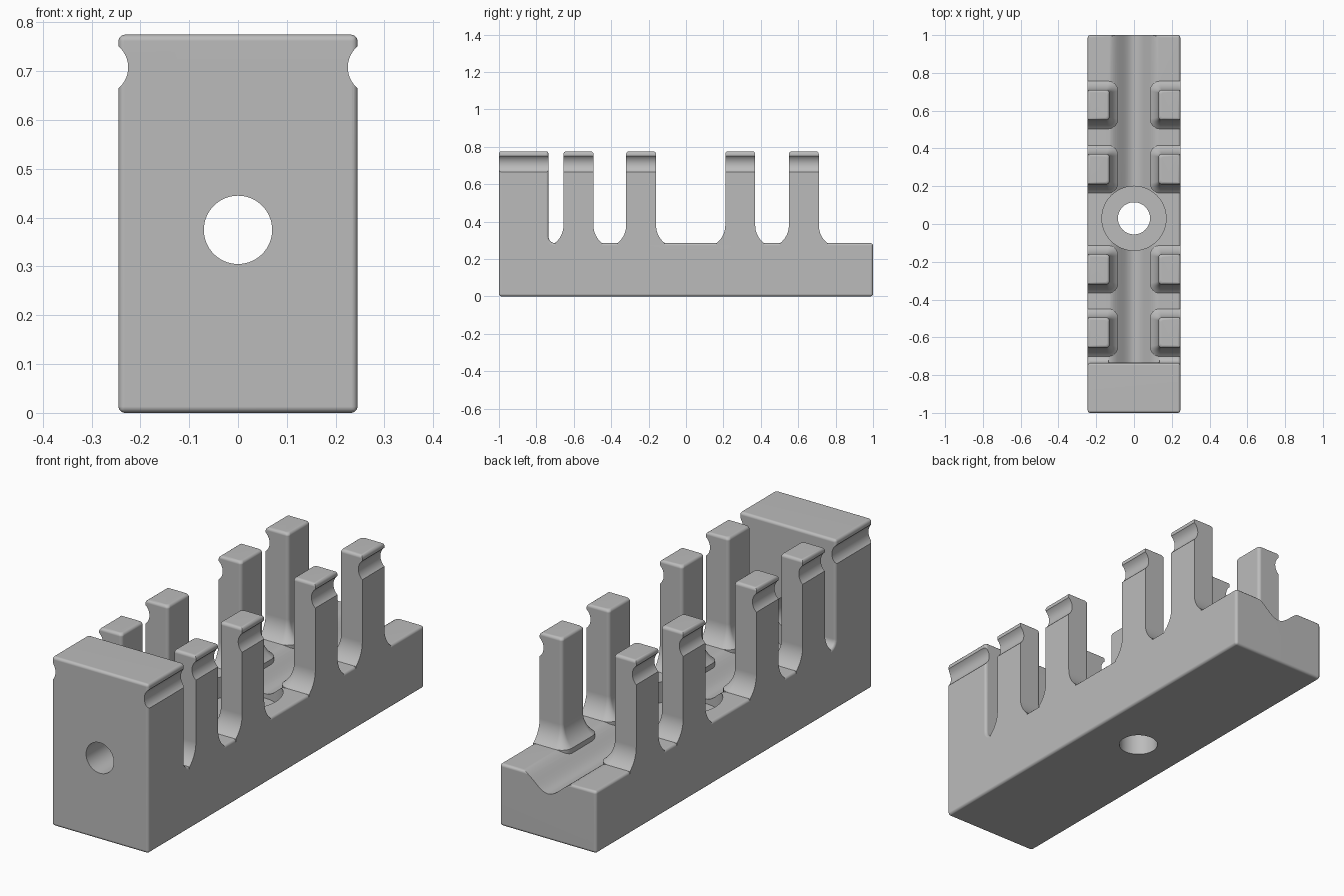
import bpy, bmesh
from math import sin, cos, pi, radians
from mathutils import Matrix

cube = bpy.data.objects.get("Cube")
if cube:
    bpy.data.objects.remove(cube, do_unlink=True)

HALF = 0.245     # half width of the whole block
DECK = 0.285     # height of the low deck
TOP = 0.775      # height of posts and end block
STEP = -0.735    # inner face of the end block
BORE_Y = 0.03

grey = bpy.data.materials.new("plain grey")
grey.use_nodes = True
grey.diffuse_color = (0.5, 0.5, 0.5, 1)
grey.node_tree.nodes["Principled BSDF"].inputs["Base Color"].default_value = (0.5, 0.5, 0.5, 1)


def finish(name, bm):
    bmesh.ops.recalc_face_normals(bm, faces=bm.faces)
    mesh = bpy.data.meshes.new(name)
    bm.to_mesh(mesh)
    bm.free()
    mesh.materials.append(grey)
    ob = bpy.data.objects.new(name, mesh)
    bpy.context.collection.objects.link(ob)
    return ob


def loft(bm, rings):
    """Skin equal-length rings and close both ends."""
    loops = [[bm.verts.new(p) for p in ring] for ring in rings]
    n = len(loops[0])
    for a, b in zip(loops, loops[1:]):
        for i in range(n):
            j = (i + 1) % n
            bm.faces.new((a[i], a[j], b[j], b[i]))
    bm.faces.new(loops[0])
    bm.faces.new(loops[-1])


def cylinder(bm, radius, length, centre, axis):
    turn = Matrix.Rotation(pi / 2, 4, 'X') if axis == 'Y' else Matrix()
    bmesh.ops.create_cone(bm, cap_ends=True, segments=64, radius1=radius, radius2=radius,
                          depth=length, matrix=Matrix.Translation(centre) @ turn)


def apply(ob, mod):
    bpy.context.view_layer.objects.active = ob
    bpy.ops.object.modifier_apply(modifier=mod.name)


def combine(ob, other, operation):
    mod = ob.modifiers.new(operation, 'BOOLEAN')
    mod.operation, mod.solver, mod.object = operation, 'EXACT', other
    apply(ob, mod)
    bpy.data.objects.remove(other, do_unlink=True)


# Main body: stepped side profile with a small fillet at the step
r = 0.035
side = [(-1, 0), (1, 0), (1, DECK)]
side += [(STEP + r - r * sin(a), DECK + r - r * cos(a)) for a in [i * pi / 12 for i in range(7)]]
side += [(STEP, TOP), (-1, TOP)]
bm = bmesh.new()
loft(bm, [[(x, y, z) for y, z in side] for x in (-HALF, HALF)])
body = finish("rail_body", bm)
bevel = body.modifiers.new("edges", 'BEVEL')
bevel.width, bevel.segments, bevel.limit_method = 0.013, 3, 'ANGLE'
bevel.angle_limit = radians(40)
apply(body, bevel)

# Lengthwise channel with softly rolled edges
W, DEPTH = 0.135, 0.075
xs = [W * (i / 12 - 1) for i in range(25)]
dip = [(x, DECK + 0.0005 - DEPTH * (1 + cos(pi * x / W)) / 2) for x in xs]
dip += [(W, 0.4), (-W, 0.4)]
bm = bmesh.new()
loft(bm, [[(x, y, z) for x, z in dip] for y in (STEP + 0.0005, 1.1)])
combine(body, finish("channel_cutter", bm), 'DIFFERENCE')


def post_ring(sx, yc, z, grow, shrink=0.0):
    """Post outline with rounded inner corners, flared by grow."""
    inner, outer, hy = 0.13 - grow + shrink, HALF - shrink, 0.08 + grow - shrink
    c = 0.015 + grow * 0.8
    pts = [(outer, -hy), (outer, hy)]
    for sy in (1, -1):
        arc = [(inner + c - c * sin(a), sy * (hy - c + c * cos(a)))
               for a in [i * pi / 12 for i in range(7)]]
        pts += arc if sy == 1 else arc[::-1]
    return [(sx * x, yc + y, z) for x, y in pts]


# Paired posts: skirt, flared foot, shaft, rounded top
FLARE, EDGE = 0.12, 0.014
bm = bmesh.new()
for yc in (-0.575, -0.24, 0.29, 0.63):
    for sx in (1, -1):
        angles = [radians(52) * (1 - i / 8) for i in range(9)]
        foot = [(DECK + FLARE * (sin(angles[0]) - sin(a)), FLARE * (1 - cos(a))) for a in angles]
        rings = [post_ring(sx, yc, 0.2, foot[0][1])]
        rings += [post_ring(sx, yc, z, g) for z, g in foot]
        for i in range(5):
            a = i * pi / 8
            rings.append(post_ring(sx, yc, TOP - EDGE + EDGE * sin(a), 0, EDGE * (1 - cos(a))))
        loft(bm, rings)
combine(body, finish("posts", bm), 'UNION')

# Round seat in the middle, its through hole, and the end block hole
for radius, length, centre, axis in (
        (0.17, 0.2, (0, BORE_Y, 0.29), 'Z'),
        (0.085, 1, (0, BORE_Y, 0.2), 'Z'),
        (0.07, 0.6, (0, -0.9, 0.375), 'Y')):
    bm = bmesh.new()
    cylinder(bm, radius, length, centre, axis)
    combine(body, finish("hole_cutter", bm), 'DIFFERENCE')

# Long grip grooves near the top on both outer sides
for sx in (1, -1):
    bm = bmesh.new()
    cylinder(bm, 0.056, 2.4, (sx * 0.281, 0, 0.708), 'Y')
    combine(body, finish("groove_cutter", bm), 'DIFFERENCE')

# Smooth curves, keep hard edges
bpy.ops.object.select_all(action='DESELECT')
body.select_set(True)
bpy.context.view_layer.objects.active = body
bpy.ops.object.shade_smooth_by_angle(angle=radians(32))
weighted = body.modifiers.new("even_shading", 'WEIGHTED_NORMAL')
weighted.keep_sharp = True
